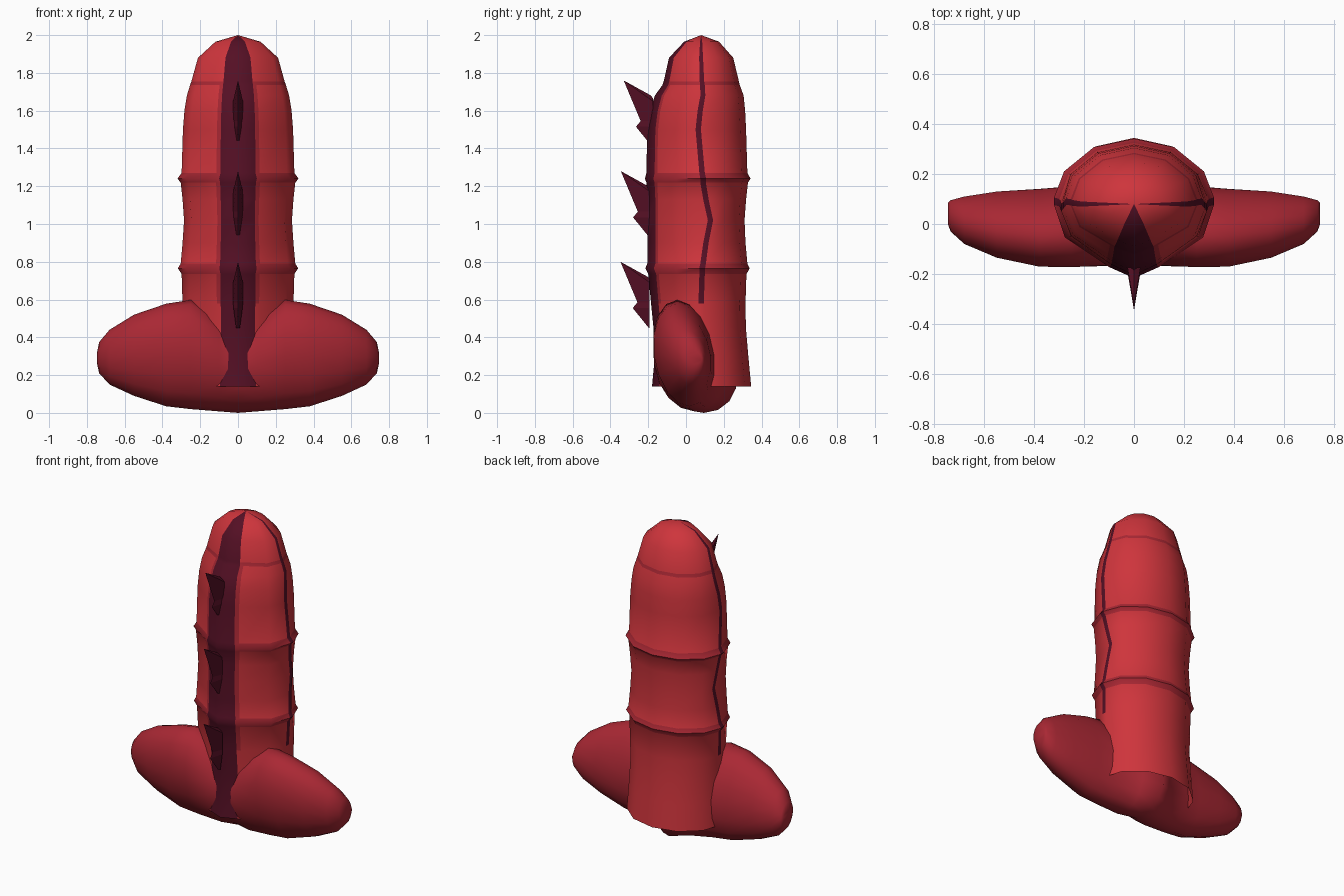
import bpy, bmesh, math

if "Cube" in bpy.data.objects:
    bpy.data.objects.remove(bpy.data.objects["Cube"])


def material(name, rgb):
    m = bpy.data.materials.new(name)
    m.diffuse_color = (*rgb, 1)
    m.use_nodes = True
    m.node_tree.nodes["Principled BSDF"].inputs["Base Color"].default_value = m.diffuse_color
    return m


RED = material("shell_red", (0.62, 0.035, 0.045))
DEEP = material("deep_red", (0.40, 0.021, 0.034))
MAROON = material("dark_maroon", (0.09, 0.005, 0.018))


def finish(bm, name, mats, angle=None):
    bmesh.ops.recalc_face_normals(bm, faces=bm.faces)
    me = bpy.data.meshes.new(name)
    bm.to_mesh(me)
    bm.free()
    for m in mats:
        me.materials.append(m)
    ob = bpy.data.objects.new(name, me)
    bpy.context.collection.objects.link(ob)
    if angle:
        bpy.ops.object.select_all(action='DESELECT')
        ob.select_set(True)
        bpy.context.view_layer.objects.active = ob
        bpy.ops.object.shade_smooth_by_angle(angle=math.radians(angle))
    return ob


# Segmented shell: rows of height, half width, front y, back y, stripe shift
CY = 0.08
rows = [
    (.14, .31, -.18, .345, 0), (.30, .30, -.165, .33, 0),
    (.45, .292, -.172, .317, 0), (.58, .295, -.185, .315, 0),
    (.735, .30, -.20, .32, .005), (.765, .32, -.215, .337, .005),
    (.79, .305, -.205, .325, .01), (.90, .295, -.205, .315, .025),
    (1.02, .287, -.205, .31, .05), (1.13, .295, -.205, .318, .025),
    (1.22, .305, -.21, .328, .01), (1.24, .322, -.217, .342, .01),
    (1.27, .30, -.21, .325, .005), (1.50, .293, -.205, .318, -.015),
    (1.60, .285, -.19, .313, -.005), (1.68, .272, -.165, .305, .01),
    (1.735, .255, -.125, .285, .008), (1.755, .248, -.118, .28, .005),
    (1.88, .213, -.09, .25, 0), (1.965, .12, -.01, .175, 0)]
# Half cross-section, front ridge to back; None marks the side stripe edges
half = [(0, -1), (.31, -.85), (.38, -.8), (.86, -.45), None, None,
        (.87, .5), (.5, .87), (0, 1)]
BANDS = (.735, .765, 1.22, 1.24, 1.735)


def ring_points(z, rx, fy, by, shift):
    pts = []
    for i, p in enumerate(half):
        if p is None:
            s = rx / .29
            pts.append((rx * .995, CY + (shift + (-.014 if i == 4 else .014)) * s, z))
        else:
            pts.append((p[0] * rx, CY + p[1] * ((CY - fy) if p[1] < 0 else (by - CY)), z))
    return pts + [(-x, y, z) for x, y, z in pts[-2:0:-1]]


def shell_colour(z, seg):
    if seg == 0 or (seg == 4 and z >= .58):
        return 2
    if z in BANDS or (seg == 1 and .58 <= z < 1.75):
        return 1
    return 0


bm = bmesh.new()
rings = [[bm.verts.new(p) for p in ring_points(*r)] for r in rows]
pole = bm.verts.new((0, CY, 2))
n = len(rings[0])
for k, r in enumerate(rows):
    for j in range(n):
        a, b = rings[k][j], rings[k][(j + 1) % n]
        if k + 1 < len(rows):
            f = bm.faces.new((a, b, rings[k + 1][(j + 1) % n], rings[k + 1][j]))
        else:
            f = bm.faces.new((a, b, pole))
        f.material_index = shell_colour(r[0], min(j, n - 1 - j))
finish(bm, "segmented_shell", (RED, DEEP, MAROON), 50)

# Side lobes: sections of x, bottom, top, front y, back y, mirrored across x
sections = [(0, 0, .42, -.13, .27), (.1, .008, .50, -.168, .2),
            (.25, .02, .598, -.172, .15), (.38, .035, .578, -.17, .14),
            (.55, .09, .52, -.135, .13), (.68, .15, .44, -.08, .11),
            (.735, .21, .375, -.03, .095), (.746, .26, .32, 0, .085)]
bm = bmesh.new()
loops = []
N = 16
for x, zb, zt, yf, yb in sections:
    loop = []
    for i in range(N):
        a = 2 * math.pi * i / N
        lean = -.03 * math.sin(a) * (zt - zb) / .5
        loop.append(bm.verts.new((x, (yf + yb) / 2 + (yb - yf) / 2 * math.cos(a) + lean,
                                  (zb + zt) / 2 + (zt - zb) / 2 * math.sin(a))))
    loops.append(loop)
for p, q in zip(loops, loops[1:]):
    for i in range(N):
        bm.faces.new((p[i], p[(i + 1) % N], q[(i + 1) % N], q[i]))
bm.faces.new(loops[-1])
lobes = finish(bm, "side_lobes", (DEEP,), 60)
mod = lobes.modifiers.new("mirror", 'MIRROR')
mod.use_clip = True

# Ridge thorns: sharp front edge, wider base buried in the ridge
edge = [(-.19, .40), (-.335, .48), (-.245, .265), (-.27, .235), (-.185, .13)]
for k, (dz, dy) in enumerate([(.32, -.012), (.80, -.01), (1.28, .005)]):
    bm = bmesh.new()
    front = [bm.verts.new((0, y + dy, z + dz)) for y, z in edge]
    for side in (-1, 1):
        base = [bm.verts.new((side * w, -.18 + dy, z + dz))
                for w, z in ((.012, .385), (.026, .37), (.026, .265), (.024, .235), (.01, .13))]
        for i in range(4):
            bm.faces.new((front[i], front[i + 1], base[i + 1], base[i]))
    finish(bm, f"ridge_thorn_{k + 1}", (MAROON,))
